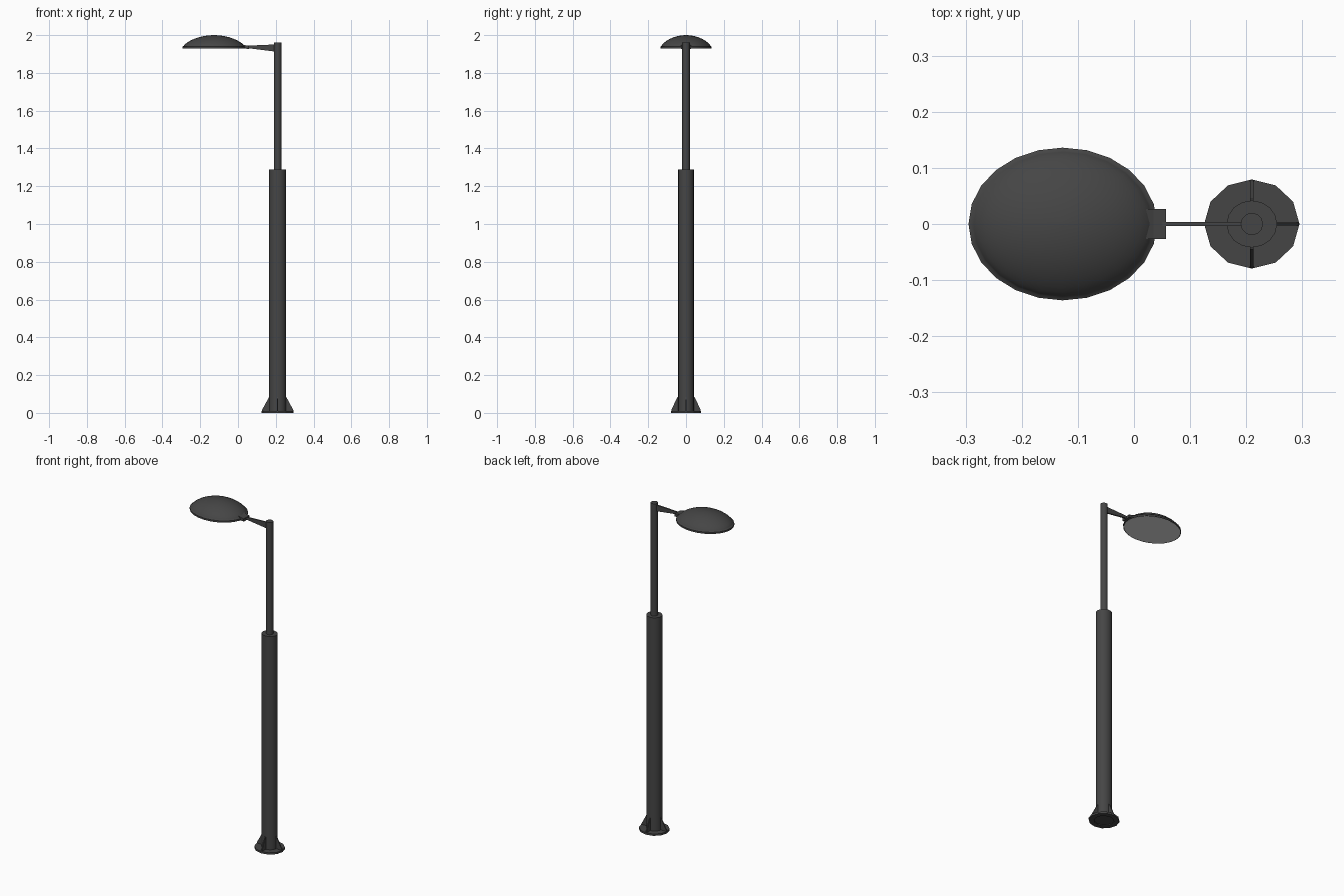
import bpy, bmesh, math

if "Cube" in bpy.data.objects:
    bpy.data.objects.remove(bpy.data.objects["Cube"])

PX = 0.21  # pole axis


def material(name, v):
    m = bpy.data.materials.new(name)
    m.diffuse_color = (v, v, v, 1)
    m.use_nodes = True
    m.node_tree.nodes["Principled BSDF"].inputs["Base Color"].default_value = m.diffuse_color
    return m


METAL = material("dark_grey_metal", 0.06)
LENS = material("pale_lens", 0.75)


def finish(name, bm, mat, smooth=True):
    bmesh.ops.recalc_face_normals(bm, faces=bm.faces)
    me = bpy.data.meshes.new(name)
    bm.to_mesh(me)
    bm.free()
    ob = bpy.data.objects.new(name, me)
    bpy.context.collection.objects.link(ob)
    me.materials.append(mat)
    if smooth:
        bpy.ops.object.select_all(action='DESELECT')
        ob.select_set(True)
        bpy.context.view_layer.objects.active = ob
        bpy.ops.object.shade_smooth_by_angle(angle=math.radians(40))
    return ob


def lathe(name, profile, cx, n, mat, squash=1.0, smooth=True):
    """Stack of capped rings (radius, z); squash scales the y radius."""
    bm = bmesh.new()
    rings = [[bm.verts.new((cx + r * math.cos(2 * math.pi * i / n),
                            squash * r * math.sin(2 * math.pi * i / n), z))
              for i in range(n)] for r, z in profile]
    for a, b in zip(rings, rings[1:]):
        for i in range(n):
            j = (i + 1) % n
            bm.faces.new((a[i], a[j], b[j], b[i]))
    bm.faces.new(rings[0])
    bm.faces.new(rings[-1])
    return finish(name, bm, mat, smooth)


def plate(name, pts, thick, mat, cx=0.0, angle=0.0):
    """Side profile (x, z) extruded along y, turned about the z axis at cx."""
    bm = bmesh.new()
    c, s = math.cos(angle), math.sin(angle)
    sides = [[bm.verts.new((cx + x * c - y * s, x * s + y * c, z)) for x, z in pts]
             for y in (-thick / 2, thick / 2)]
    a, b = sides
    bm.faces.new(a)
    bm.faces.new(b)
    for i in range(len(pts)):
        j = (i + 1) % len(pts)
        bm.faces.new((a[i], a[j], b[j], b[i]))
    return finish(name, bm, mat, False)


# Foot plate with a shallow recess below, and gussets
lathe("foot_plate", [(0.055, 0.005), (0.055, 0), (0.085, 0), (0.085, 0.011)],
      PX, 12, METAL, 0.935, False)
for k in range(4):
    reach = 0.083 if k % 2 == 0 else 0.078
    plate(f"gusset_{k + 1}", [(0.035, 0.01), (reach, 0.01), (reach, 0.015),
                              (0.045, 0.085), (0.035, 0.085)],
          0.006, METAL, PX, k * math.pi / 2)

# Two stage pole
lathe("lower_pole", [(0.045, 0.008), (0.045, 1.288)], PX, 16, METAL, 0.93)
lathe("upper_pole", [(0.02, 1.28), (0.02, 1.96)], PX, 12, METAL)

# Tapered arm and lamp neck
plate("arm", [(0.045, 1.932), (PX, 1.911), (PX, 1.951), (0.045, 1.944)], 0.008, METAL)
plate("neck", [(0.02, 1.936), (0.035, 1.929), (0.057, 1.926), (0.057, 1.943),
               (0.035, 1.947), (0.02, 1.953)], 0.054, METAL)

# Lamp head: rim band, then shallow oval dome
dome = [(0.162, 1.933), (0.163, 1.929), (0.168, 1.929), (0.168, 1.939), (0.161, 1.942)]
for t in range(1, 10):
    a = math.radians(10 * t)
    dome.append((max(0.161 * math.cos(a), 0.003), 1.942 + 0.058 * math.sin(a) ** 1.5))
lathe("lamp_head", dome, -0.127, 24, METAL, 0.81)

# Glass on the underside
lathe("lens", [(0.163, 1.9285), (0.163, 1.934)], -0.127, 24, LENS, 0.81)
